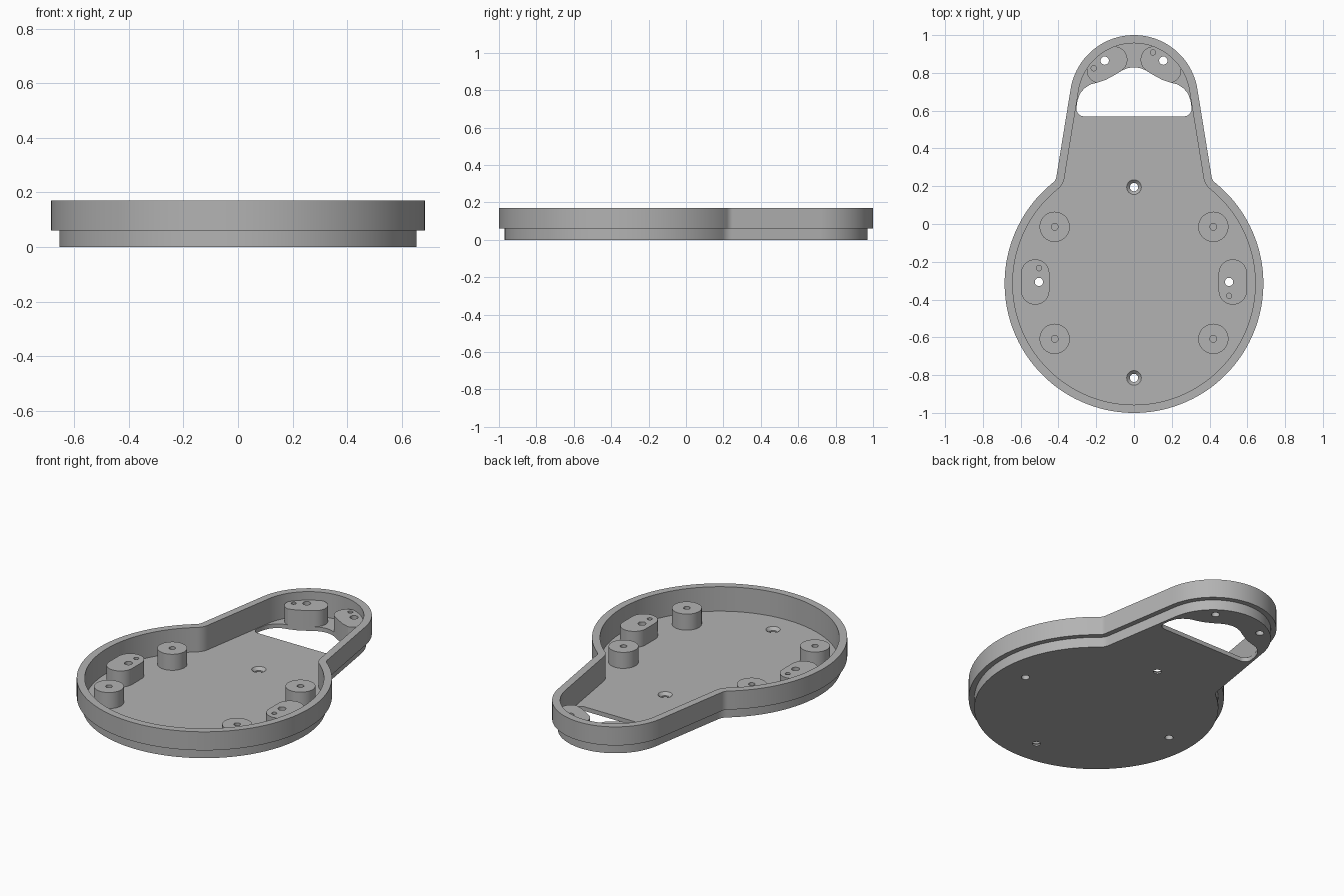
import bpy, bmesh
from math import sin, cos, pi, atan2, sqrt, radians
from mathutils import Vector

if "Cube" in bpy.data.objects:
    bpy.data.objects.remove(bpy.data.objects["Cube"])

grey = bpy.data.materials.new("plain grey")
grey.use_nodes = True
grey.diffuse_color = (0.45, 0.45, 0.45, 1)
grey.node_tree.nodes["Principled BSDF"].inputs["Base Color"].default_value = (0.45, 0.45, 0.45, 1)

RIM, STEP, FLOOR, BOSS = 0.17, 0.06, 0.025, 0.12
BODY, HEAD = Vector((0, -0.315)), Vector((0, 0.66))
BODY_R, HEAD_R, FILLET = 0.685, 0.34, 0.05


def arc(c, r, a0, a1, n):
    return [Vector((c[0] + r * cos(a0 + (a1 - a0) * i / n),
                    c[1] + r * sin(a0 + (a1 - a0) * i / n))) for i in range(n + 1)]


def mirrored(half):
    """Close a right-hand half outline whose ends lie on x = 0."""
    return half + [Vector((-p[0], p[1])) for p in reversed(half[1:-1])]


def outline(inset):
    """Round body, tapered neck and round head, with filleted junctions."""
    tilt = radians(9.2)
    n, u = Vector((cos(tilt), sin(tilt))), Vector((sin(tilt), -cos(tilt)))
    start = HEAD + (HEAD_R + FILLET) * n
    w = start - BODY
    k = w.dot(u)
    c = start + u * (-k - sqrt(k * k - w.length_squared + (BODY_R + FILLET) ** 2))
    a = atan2(c.y - BODY.y, c.x - BODY.x)
    half = arc(BODY, BODY_R - inset, -pi / 2, a, 56)
    half += arc(c, FILLET + inset, a + pi, tilt + pi, 8)[1:]
    half += arc(HEAD, HEAD_R - inset, tilt, pi / 2, 32)
    half[0].x = half[-1].x = 0
    return mirrored(half)


def capsule(a, b, ra, rb):
    """Rounded outline around two circles."""
    d = Vector(b) - Vector(a)
    t = atan2(d.y, d.x)
    s = atan2(ra - rb, d.length)
    q = pi / 2 - s
    return arc(b, rb, t - q, t + q, 20) + arc(a, ra, t + q, t + 2 * pi - q, 20)


def add(name, bm):
    bmesh.ops.recalc_face_normals(bm, faces=bm.faces)
    mesh = bpy.data.meshes.new(name)
    bm.to_mesh(mesh)
    bm.free()
    mesh.materials.append(grey)
    ob = bpy.data.objects.new(name, mesh)
    bpy.context.collection.objects.link(ob)
    return ob


def prism(name, pts, z0, z1):
    bm = bmesh.new()
    face = bm.faces.new([bm.verts.new((p[0], p[1], z0)) for p in pts])
    top = bmesh.ops.extrude_face_region(bm, geom=[face], use_keep_orig=True)
    verts = [v for v in top["geom"] if isinstance(v, bmesh.types.BMVert)]
    bmesh.ops.translate(bm, verts=verts, vec=(0, 0, z1 - z0))
    return add(name, bm)


def cone(x, y, z0, z1, r0, r1=None):
    bm = bmesh.new()
    bmesh.ops.create_cone(bm, cap_ends=True, segments=32, radius1=r0,
                          radius2=r0 if r1 is None else r1, depth=z1 - z0)
    bmesh.ops.translate(bm, verts=bm.verts, vec=(x, y, (z0 + z1) / 2))
    return add("cutter", bm)


def boolean(ob, other, op="DIFFERENCE", keep=False):
    mod = ob.modifiers.new("bool", "BOOLEAN")
    mod.operation, mod.solver, mod.object = op, "EXACT", other
    bpy.context.view_layer.update()
    dg = bpy.context.evaluated_depsgraph_get()
    mesh = bpy.data.meshes.new_from_object(ob.evaluated_get(dg))
    ob.modifiers.clear()
    ob.data = mesh
    if not keep:
        bpy.data.objects.remove(other)


# Stepped tray with a hollow interior
tray = prism("tray_shell", outline(0), STEP, RIM)
boolean(tray, prism("lower_step", outline(0.03), 0, 0.1), "UNION")
boolean(tray, prism("cavity", outline(0.043), FLOOR, 0.3))

# Window in the head, straight at the front and arched at the back
half = [Vector((0, 0.57))] + arc((0.265, 0.61), 0.04, -pi / 2, 0, 8)
half += [Vector(p) for p in ((0.3, 0.65), (0.286, 0.69), (0.264, 0.717), (0.233, 0.738),
                             (0.19, 0.75), (0.15, 0.763), (0.1, 0.79), (0.06, 0.815),
                             (0.03, 0.826), (0, 0.83))]
window = prism("window_cutter", mirrored(half), -0.1, 0.3)
boolean(tray, window, keep=True)

# Countersunk screw holes in the floor
for y in (0.195, -0.815):
    boolean(tray, cone(0, y, -0.1, 0.1, 0.022))
    boolean(tray, cone(0, y, 0.005, 0.03, 0.018, 0.044))

parts = [tray]


def boss(name, pts, through=None, pilot=None):
    """Raised mount, with a hole through the floor and a blind pilot hole."""
    ob = prism(name, pts, FLOOR - 0.01, BOSS)
    if through:
        for target in (ob, tray):
            boolean(target, cone(*through, -0.1, 0.3, 0.022))
    if pilot:
        boolean(ob, cone(*pilot, 0.04, 0.3, 0.014 if through else 0.018))
    parts.append(ob)
    return ob


for s, side in ((1, "left"), (-1, "right")):
    # Round posts
    for y, end in ((-0.015, "back"), (-0.608, "front")):
        boss(f"{side}_{end}_post", arc((s * 0.42, y), 0.08, 0, 2 * pi, 48)[:-1],
             pilot=(s * 0.42, y))
    # Oval side mounts
    x, y = s * 0.523, -0.307
    boss(f"{side}_oval_mount", capsule((x, y - 0.045), (x, y + 0.045), 0.075, 0.075),
         (s * 0.503, y), (s * 0.503, y - s * 0.073))
    # Slanted head mounts, trimmed by the window
    pilot = (0.1, 0.908) if s > 0 else (-0.213, 0.825)
    mount = boss(f"{side}_head_mount",
                 capsule((s * 0.105, 0.87), (s * 0.185, 0.812), 0.07, 0.065),
                 (s * 0.155, 0.865), pilot)
    boolean(mount, window, keep=True)

bpy.data.objects.remove(window)

# Smooth curved walls, sharp rims
bpy.ops.object.select_all(action="DESELECT")
for ob in parts:
    ob.select_set(True)
bpy.context.view_layer.objects.active = tray
bpy.ops.object.shade_smooth_by_angle(angle=radians(30))
